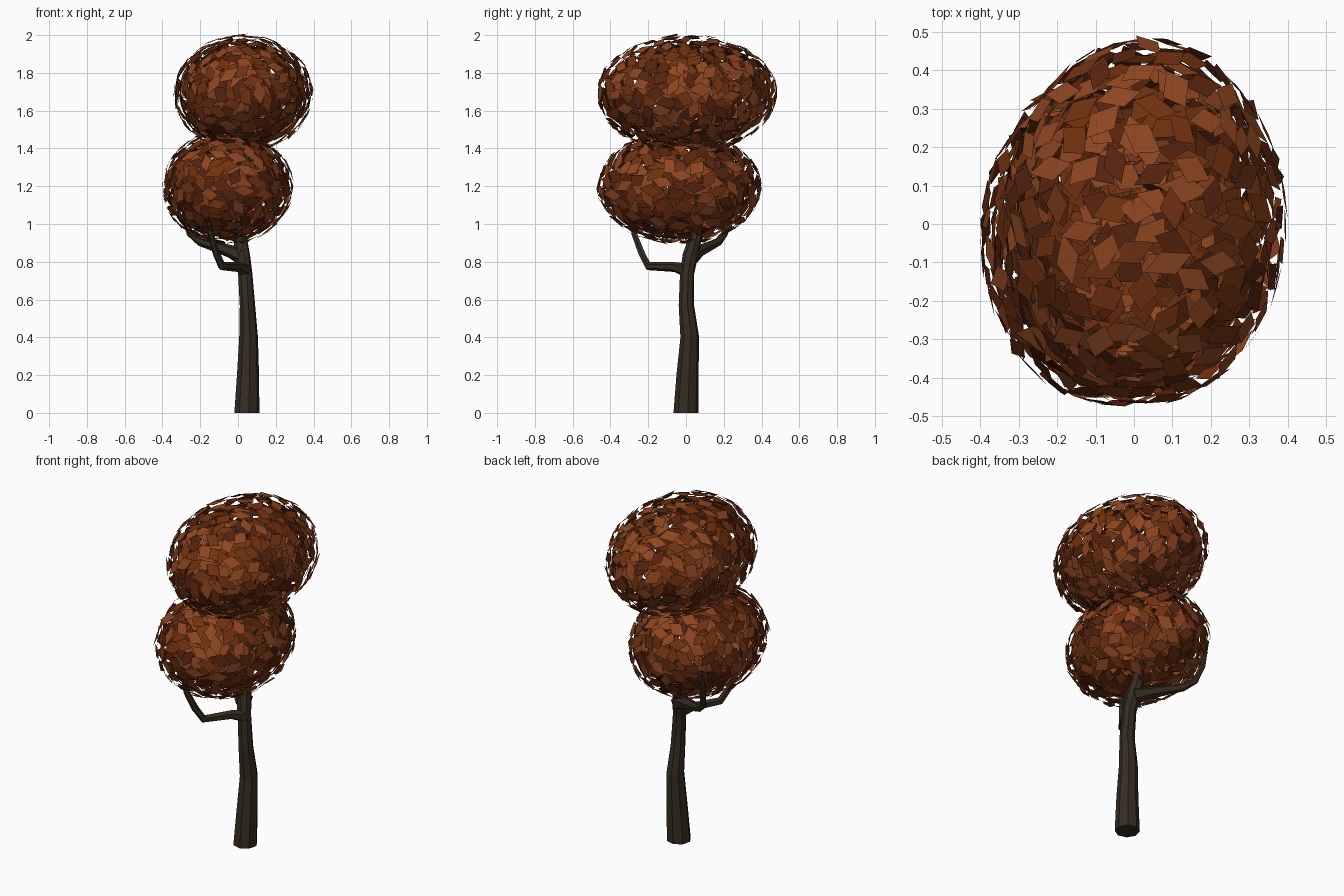
import bpy, bmesh, math, random
from mathutils import Vector, Matrix

random.seed(7)

cube = bpy.data.objects.get("Cube")
if cube:
    bpy.data.objects.remove(cube, do_unlink=True)


def material(name, rgb):
    mat = bpy.data.materials.new(name)
    mat.use_nodes = True
    color = (*rgb, 1)
    mat.diffuse_color = color
    node = next(n for n in mat.node_tree.nodes if n.type == 'BSDF_PRINCIPLED')
    node.inputs["Base Color"].default_value = color
    node.inputs["Roughness"].default_value = 0.9
    return mat


bark = material("dark bark", (0.036, 0.0255, 0.015))
leaf_mats = [
    material("rust leaf", (0.27, 0.06, 0.015)),
    material("russet leaf", (0.165, 0.031, 0.005)),
    material("deep brown leaf", (0.095, 0.017, 0.004)),
]


def finish(name, bm, mats):
    mesh = bpy.data.meshes.new(name)
    bm.to_mesh(mesh)
    bm.free()
    for mat in mats:
        mesh.materials.append(mat)
    obj = bpy.data.objects.new(name, mesh)
    bpy.context.collection.objects.link(obj)
    return obj


def limb(name, path, sides):
    """Faceted tapering tube through (x, y, z, radius) points."""
    bm = bmesh.new()
    points = [Vector(p[:3]) for p in path]
    rings = []
    for i, p in enumerate(points):
        along = (points[min(i + 1, len(points) - 1)] - points[max(i - 1, 0)]).normalized()
        if i == 0 and p.z == 0:
            along = Vector((0, 0, 1))
        # A fixed reference keeps neighbouring rings from twisting
        u = along.cross(Vector((0.8, -0.6, 0))).normalized()
        v = along.cross(u)
        angles = [2 * math.pi * k / sides for k in range(sides)]
        rings.append([bm.verts.new(p + path[i][3] * (u * math.cos(a) + v * math.sin(a)))
                      for a in angles])
    for low, high in zip(rings, rings[1:]):
        for k in range(sides):
            n = (k + 1) % sides
            bm.faces.new((low[k], low[n], high[n], high[k]))
    bm.faces.new(rings[0])
    bm.faces.new(rings[-1])
    bmesh.ops.recalc_face_normals(bm, faces=bm.faces)
    return finish(name, bm, [bark])


def foliage(name, center, radii, count):
    """Three nested shells of loose, skewed leaves lying along an ellipsoid."""
    bm = bmesh.new()
    center, radii = Vector(center), Vector(radii)
    golden = math.pi * (3 - math.sqrt(5))
    for layer in (0.83, 0.91, 0.99):
        for i in range(count):
            z = 1 - 2 * (i + 0.5) / count
            r = math.sqrt(1 - z * z)
            a = i * golden + layer * 40
            jitter = Vector([random.uniform(-0.04, 0.04) for _ in range(3)])
            d = (Vector((r * math.cos(a), r * math.sin(a), z)) + jitter).normalized()
            pos = center + d * radii * (layer + random.uniform(-0.015, 0.01))
            normal = Vector([d[k] / radii[k] for k in range(3)]).normalized()
            tilt = Vector([random.uniform(-0.08, 0.08) for _ in range(3)])
            normal = (normal + tilt).normalized()
            turn = Matrix.Rotation(random.uniform(0, 2 * math.pi), 3, normal)
            u = turn @ normal.orthogonal().normalized()
            v = normal.cross(u)
            w, h = random.uniform(0.03, 0.042), random.uniform(0.025, 0.033)
            skew = random.uniform(0.006, 0.022)
            corners = [(-w - skew, -h), (w - skew, -h), (w + skew, h), (-w + skew, h)]
            face = bm.faces.new([bm.verts.new(pos + u * x + v * y) for x, y in corners])
            face.material_index = random.choices((0, 1, 2), (4, 4, 3))[0]
    return finish(name, bm, leaf_mats)


# Trunk, bending gently and running up into the crown
limb("trunk", [
    (0.047, 0.0, 0.0, 0.067), (0.053, 0.008, 0.2, 0.059),
    (0.056, 0.02, 0.4, 0.05), (0.05, 0.002, 0.57, 0.041),
    (0.038, 0.006, 0.74, 0.038), (0.024, 0.022, 0.83, 0.041),
    (0.012, 0.05, 0.93, 0.035), (0.015, 0.065, 1.05, 0.027),
    (0.05, 0.09, 1.3, 0.022), (0.06, 0.1, 1.5, 0.018),
    (0.0, 0.12, 1.7, 0.013), (-0.05, 0.13, 1.85, 0.008)], 8)

# Front branch: out sideways, then sharply up
limb("front_branch", [
    (0.04, 0.0, 0.755, 0.036), (0.0, -0.06, 0.772, 0.026),
    (-0.085, -0.2, 0.777, 0.022), (-0.115, -0.235, 0.845, 0.019),
    (-0.145, -0.275, 0.95, 0.016), (-0.165, -0.285, 1.07, 0.009)], 6)

# Back branch: flaring from the trunk, then up along the crown's outside
limb("back_branch", [
    (0.025, 0.025, 0.83, 0.05), (-0.04, 0.065, 0.855, 0.034),
    (-0.2, 0.17, 0.905, 0.022), (-0.255, 0.205, 0.95, 0.018),
    (-0.28, 0.24, 1.04, 0.016), (-0.29, 0.265, 1.18, 0.01)], 6)

# Two overlapping leaf clouds
foliage("lower_foliage", (-0.055, -0.035, 1.195), (0.347, 0.435, 0.303), 205)
foliage("upper_foliage", (0.028, 0.005, 1.69), (0.368, 0.478, 0.313), 220)
